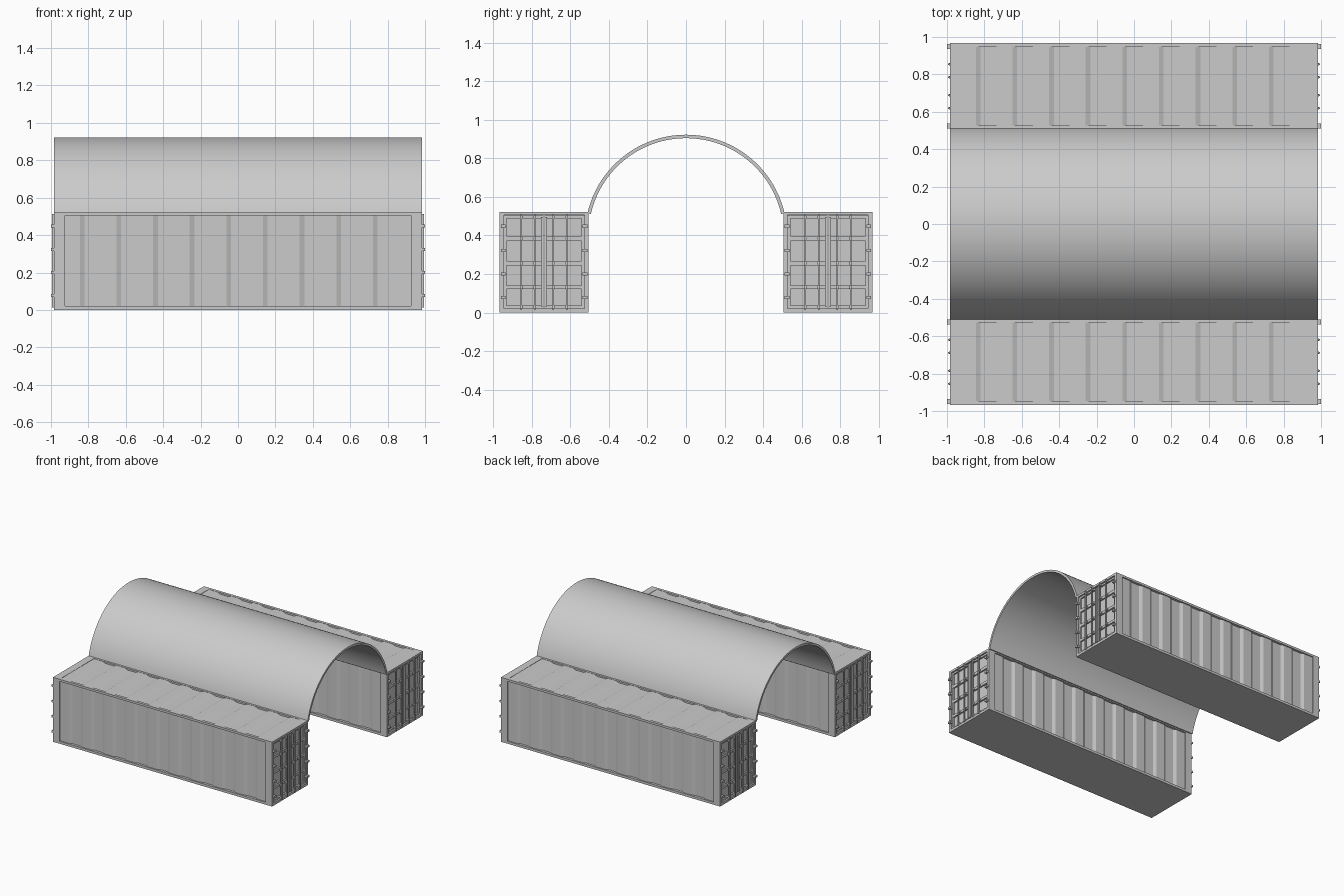
import bpy, bmesh, math
from mathutils import Matrix

if "Cube" in bpy.data.objects:
    bpy.data.objects.remove(bpy.data.objects["Cube"])

L, HW, H = 0.984, 0.2315, 0.523      # container half length, half width, height
YC = 0.7365                          # container centre distance from the middle
ARCH_R, ARCH_Z, ARCH_T = 0.525, 0.398, 0.018


def add_box(bm, x0, x1, y0, y1, z0, z1):
    m = Matrix.Translation(((x0 + x1) / 2, (y0 + y1) / 2, (z0 + z1) / 2)) @ \
        Matrix.Diagonal((abs(x1 - x0), abs(y1 - y0), abs(z1 - z0), 1))
    bmesh.ops.create_cube(bm, size=1, matrix=m)


def finish(name, bm, y=0.0):
    bmesh.ops.recalc_face_normals(bm, faces=bm.faces)
    me = bpy.data.meshes.new(name)
    bm.to_mesh(me)
    bm.free()
    ob = bpy.data.objects.new(name, me)
    ob.location.y = y
    bpy.context.collection.objects.link(ob)
    return ob


def boxes(name, items, y=0.0):
    bm = bmesh.new()
    for it in items:
        add_box(bm, *it)
    return finish(name, bm, y)


def groove_profile(half, depth):
    """Trapezoid grooves along x as (x, offset) points."""
    pts = [(-half, 0)]
    for k in range(9):
        c = -0.784 + 0.196 * k
        pts += [(c - 0.062, 0), (c - 0.037, -depth), (c + 0.037, -depth), (c + 0.062, 0)]
    return pts + [(half, 0)]


def sheet(name, to_a, to_b, half, depth, y):
    """Corrugated sheet swept between two edges."""
    bm = bmesh.new()
    prof = groove_profile(half, depth)
    a = [bm.verts.new(to_a(x, d)) for x, d in prof]
    b = [bm.verts.new(to_b(x, d)) for x, d in prof]
    for i in range(len(a) - 1):
        bm.faces.new((a[i], a[i + 1], b[i + 1], b[i]))
    return finish(name, bm, y)


def container(label, y):
    # Frame: corner posts, rails and floor
    px = 0.925
    fr = [(-L, L, -HW, HW, 0, 0.02)]
    for s in (-1, 1):
        fr.append((-L, L, s * HW, s * (HW - 0.022), 0.505, H))
        fr.append((s * L, s * px, -HW, HW, 0.505, H))
        for t in (-1, 1):
            fr.append((s * L, s * px, t * HW, t * (HW - 0.022), 0.02, 0.505))
    boxes(label + "_frame", fr, y)

    # Corrugated walls and roof
    for s, n in ((-1, "front"), (1, "back")):
        sheet(f"{label}_{n}_wall",
              lambda x, d: (x, s * (HW - 0.009 + d), 0.018),
              lambda x, d: (x, s * (HW - 0.009 + d), 0.507), 0.93, 0.011, y)
    sheet(label + "_roof",
          lambda x, d: (x, -HW + 0.02, H - 0.002 + d),
          lambda x, d: (x, HW - 0.02, H - 0.002 + d), 0.94, 0.011, y)

    # Door ends
    for s, n in ((-1, "left"), (1, "right")):
        doors, rods, hinges = [], [], []
        w = HW - 0.02
        for t in (-1, 1):
            doors.append((s * 0.945, s * 0.962, t * 0.002, t * w, 0.018, 0.507))
            # leaf border, cross ribs and centre seal
            doors.append((s * 0.96, s * 0.974, t * 0.195, t * w, 0.022, 0.503))
            for z0, z1 in ((0.022, 0.036), (0.121, 0.141), (0.245, 0.267),
                           (0.372, 0.396), (0.489, 0.503)):
                doors.append((s * 0.96, s * 0.974, t * 0.002, t * w, z0, z1))
            doors.append((s * 0.96, s * 0.984, t * 0.002, t * 0.016, 0.03, 0.495))
            # locking rods with brackets
            for o in (0.048, 0.118):
                rods.append((s * 0.985, s * 0.994, t * (o - 0.004), t * (o + 0.004), 0.012, 0.512))
                for z in (0.03, 0.131, 0.256, 0.384, 0.494):
                    rods.append((s * 0.97, s * 0.988, t * (o - 0.007), t * (o + 0.007), z - 0.006, z + 0.006))
            # hinges on the corner posts
            for z in (0.078, 0.2, 0.323, 0.448):
                hinges.append((s * 0.968, s * 1.0, t * 0.2, t * 0.225, z - 0.008, z + 0.008))
        boxes(f"{label}_{n}_doors", doors, y)
        boxes(f"{label}_{n}_lock_rods", rods, y)
        boxes(f"{label}_{n}_hinges", hinges, y)


container("front_container", -YC)
container("back_container", YC)

# Arched canopy between the containers
bm = bmesh.new()
N = 64
a0 = math.asin((0.516 - ARCH_Z) / ARCH_R)
rings = []
for i in range(N + 1):
    a = a0 + (math.pi - 2 * a0) * i / N
    rings.append([bm.verts.new((x, r * math.cos(a), ARCH_Z + r * math.sin(a)))
                  for x, r in ((-L, ARCH_R), (L, ARCH_R), (L, ARCH_R - ARCH_T), (-L, ARCH_R - ARCH_T))])
for p, q in zip(rings, rings[1:]):
    for j in range(4):
        bm.faces.new((p[j], p[(j + 1) % 4], q[(j + 1) % 4], q[j]))
bm.faces.new(rings[0])
bm.faces.new(rings[-1])
canopy = finish("arched_canopy", bm)
bpy.context.view_layer.objects.active = canopy
canopy.select_set(True)
bpy.ops.object.shade_smooth_by_angle(angle=math.radians(30))
